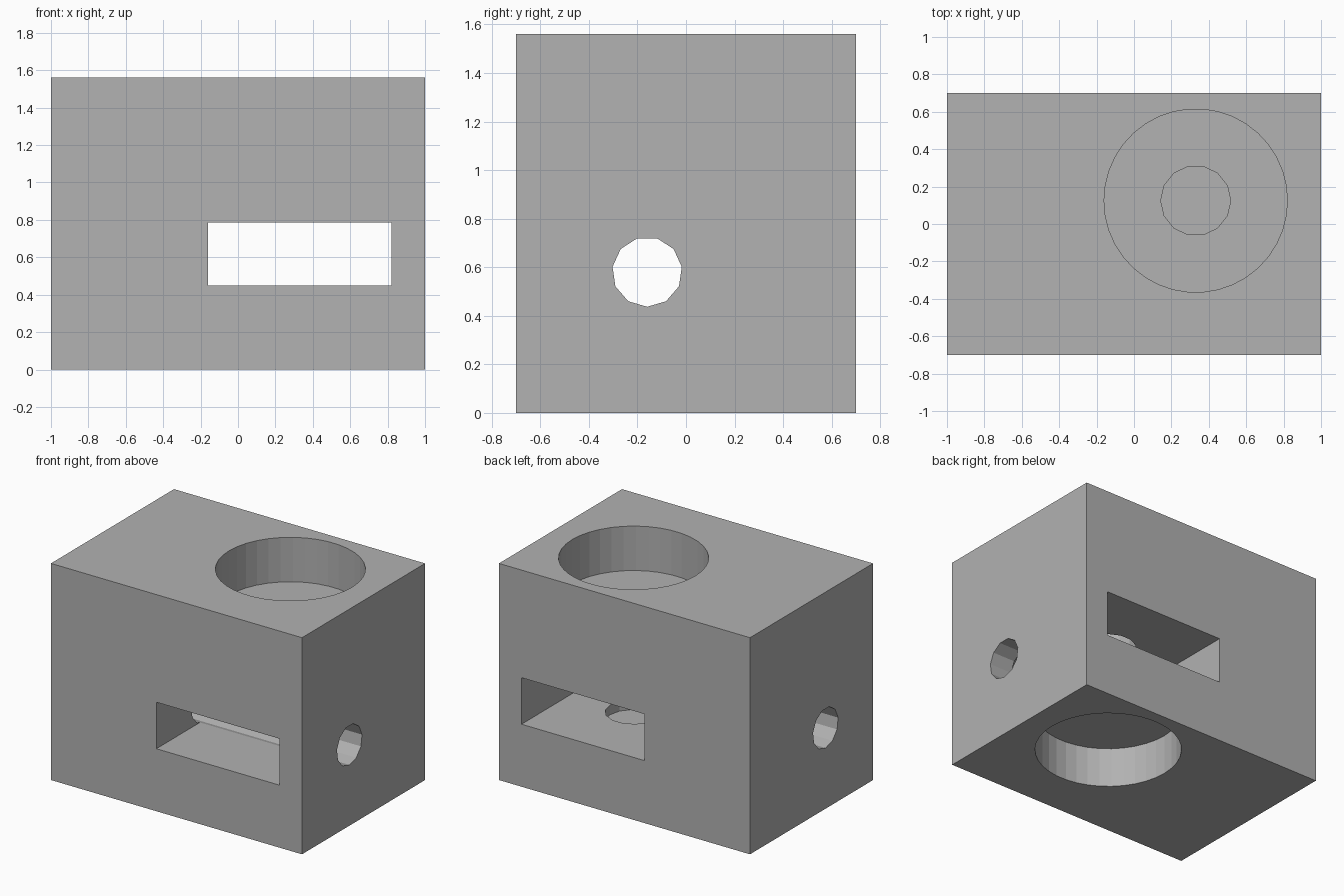
import bpy
from math import radians

default = bpy.data.objects.get("Cube")
if default:
    bpy.data.objects.remove(default, do_unlink=True)

grey = bpy.data.materials.new("plain grey")
grey.use_nodes = True
colour = (0.445, 0.445, 0.445, 1)
grey.diffuse_color = colour
grey.node_tree.nodes["Principled BSDF"].inputs["Base Color"].default_value = colour


def box(name, low, high):
    centre = [(a + b) / 2 for a, b in zip(low, high)]
    bpy.ops.mesh.primitive_cube_add(size=1, location=centre)
    ob = bpy.context.object
    ob.name = name
    ob.scale = [b - a for a, b in zip(low, high)]
    bpy.ops.object.transform_apply(location=False, rotation=False, scale=True)
    ob.data.materials.append(grey)
    return ob


def cylinder(name, sides, radius, length, centre, rotation):
    bpy.ops.mesh.primitive_cylinder_add(vertices=sides, radius=radius, depth=length,
                                        location=centre, rotation=rotation)
    ob = bpy.context.object
    ob.name = name
    ob.data.materials.append(grey)
    return ob


def upright_bore(name, sides, radius, bottom, top):
    # A corner of the polygon points along x
    return cylinder(name, sides, radius, top - bottom,
                    (0.33, 0.125, (bottom + top) / 2), (0, 0, radians(90)))


# Solid block
block = box("block", (-1, -0.7, 0), (1, 0.7, 1.56))

# Slot, round pockets, blind centre bore and sideways hole
cutters = [
    box("slot_cutter", (-0.16, -1, 0.45), (0.82, 1, 0.785)),
    upright_bore("top_pocket_cutter", 38, 0.49, 1.24, 1.8),
    upright_bore("bottom_pocket_cutter", 38, 0.49, -0.3, 0.29),
    upright_bore("centre_bore_cutter", 14, 0.187, 0.38, 1.4),
    cylinder("side_hole_cutter", 11, 0.144, 3, (0, -0.16, 0.581), (0, radians(90), 0)),
]

# Turn the sideways hole so that one corner points straight down
side_hole = cutters[-1]
lowest = min((side_hole.matrix_basis @ v.co for v in side_hole.data.vertices),
             key=lambda p: p.z)
if abs(lowest.y + 0.16) > 0.001:
    side_hole.rotation_euler = (radians(90), 0, radians(90))
    bpy.context.view_layer.update()
    points = [side_hole.matrix_world @ v.co for v in side_hole.data.vertices]
    if min(p.z for p in points) > 0.581 - 0.1435:
        side_hole.rotation_euler = (radians(-90), 0, radians(90))

for cutter in cutters:
    cutter.hide_render = True
    cutter.hide_viewport = False
    cut = block.modifiers.new(cutter.name, "BOOLEAN")
    cut.operation = "DIFFERENCE"
    cut.solver = "EXACT"
    cut.object = cutter

# Apply the cuts, then drop the cutters
bpy.context.view_layer.objects.active = block
for cut in list(block.modifiers):
    bpy.ops.object.modifier_apply(modifier=cut.name)
for cutter in cutters:
    bpy.data.objects.remove(cutter, do_unlink=True)

# Single material throughout
block.data.materials.clear()
block.data.materials.append(grey)
